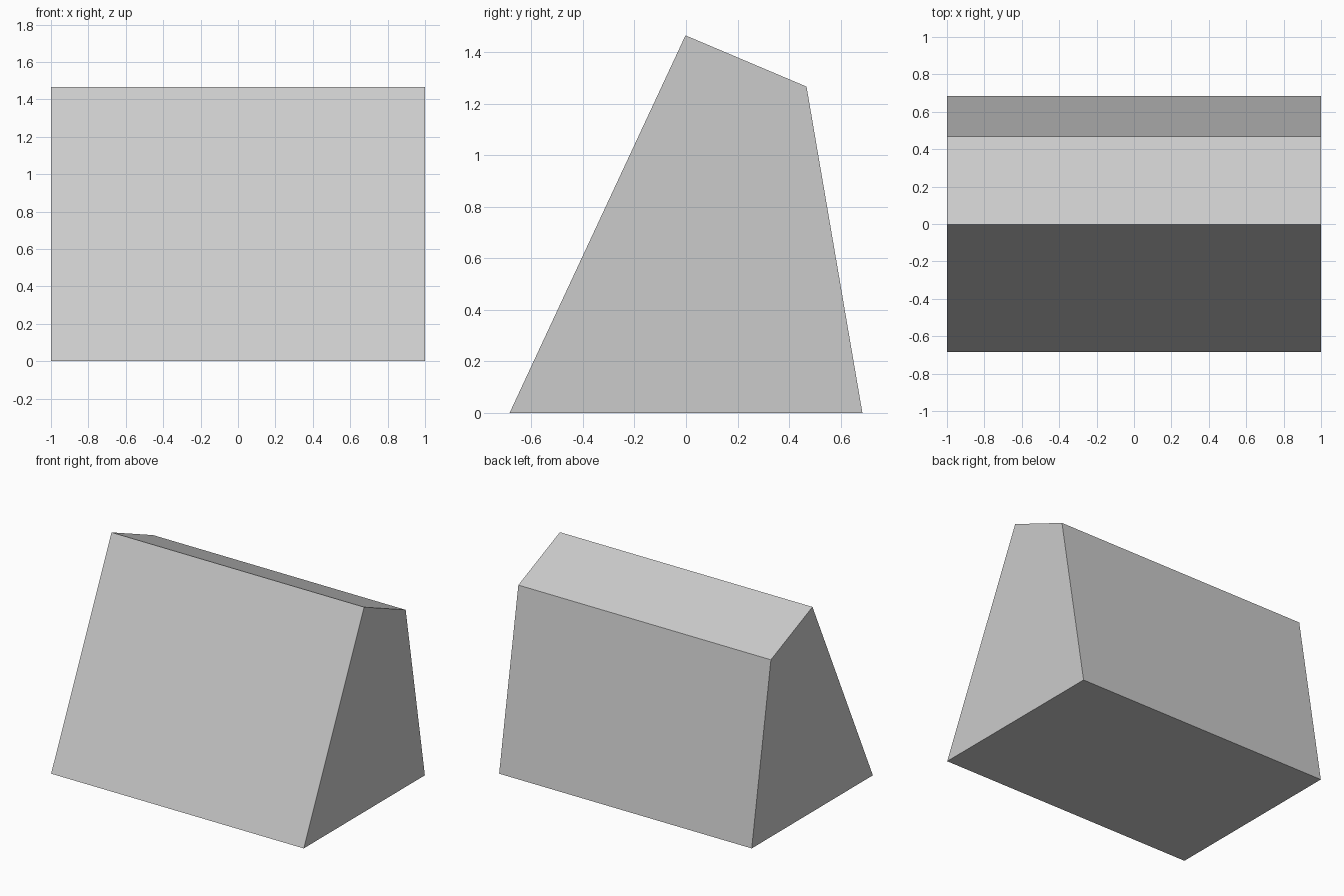
import bpy
import bmesh

if "Cube" in bpy.data.objects:
    bpy.data.objects.remove(bpy.data.objects["Cube"])

# Side profile (y, z) of the wedge, extruded along x
PROFILE = [(-0.685, 0), (0.685, 0), (0.468, 1.267), (-0.002, 1.466)]
LENGTH = 2.0

bm = bmesh.new()
end = bm.faces.new([bm.verts.new((-LENGTH / 2, y, z)) for y, z in PROFILE])
extruded = bmesh.ops.extrude_face_region(bm, geom=[end], use_keep_orig=True)
moved = [g for g in extruded["geom"] if isinstance(g, bmesh.types.BMVert)]
bmesh.ops.translate(bm, verts=moved, vec=(LENGTH, 0, 0))
bmesh.ops.recalc_face_normals(bm, faces=bm.faces)

mesh = bpy.data.meshes.new("wedge_block")
bm.to_mesh(mesh)
bm.free()
bpy.context.collection.objects.link(bpy.data.objects.new("wedge_block", mesh))
